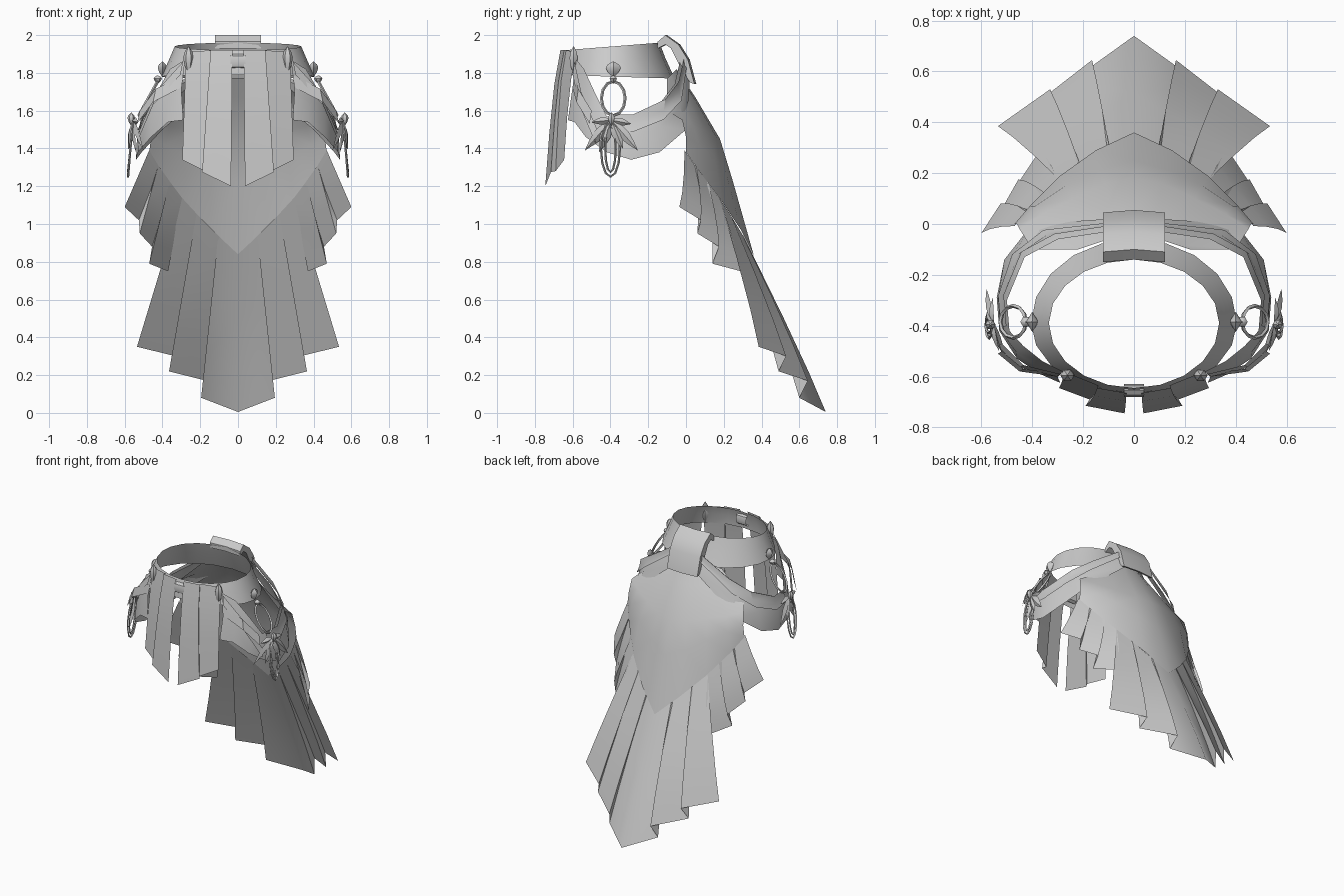
import bpy, bmesh
from math import sin, cos, pi, radians
from mathutils import Vector as V

cube = bpy.data.objects.get("Cube")
if cube:
    bpy.data.objects.remove(cube, do_unlink=True)

grey = bpy.data.materials.new("plain grey cloth")
grey.use_nodes = True
grey.diffuse_color = (0.6, 0.6, 0.6, 1)
bsdf = next(n for n in grey.node_tree.nodes if n.type == 'BSDF_PRINCIPLED')
bsdf.inputs["Base Color"].default_value = (0.6, 0.6, 0.6, 1)


def finish(name, bm, mirror=True, angle=35):
    """Turn a bmesh into a shaded object, mirrored across x."""
    bmesh.ops.recalc_face_normals(bm, faces=bm.faces)
    me = bpy.data.meshes.new(name)
    bm.to_mesh(me)
    bm.free()
    ob = bpy.data.objects.new(name, me)
    bpy.context.collection.objects.link(ob)
    me.materials.append(grey)
    if mirror:
        mod = ob.modifiers.new("mirror", 'MIRROR')
        mod.use_clip = True
    bpy.ops.object.select_all(action='DESELECT')
    ob.select_set(True)
    bpy.context.view_layer.objects.active = ob
    bpy.ops.object.shade_smooth_by_angle(angle=radians(angle))
    return ob


def add_grid(bm, rows, closed=False):
    """Skin rows of points with quads."""
    vs = [[bm.verts.new(p) for p in row] for row in rows]
    n = len(rows[0])
    for a, b in zip(vs, vs[1:]):
        for i in range(n if closed else n - 1):
            j = (i + 1) % n
            bm.faces.new((a[i], a[j], b[j], b[i]))


def sheet(name, rows, mirror=True, closed=False, angle=35):
    bm = bmesh.new()
    add_grid(bm, rows, closed)
    return finish(name, bm, mirror, angle)


def between(a, b, t, bulge=(0, 0, 0)):
    return [V(p).lerp(V(q), t) + V(bulge) for p, q in zip(a, b)]


def gem(name, centre, rx, ry, rz, sides=6):
    """Faceted bead, pointed above and below."""
    rows = []
    for h, r in ((-1, 0.08), (-0.35, 0.75), (0.2, 1), (0.6, 0.75), (1, 0.08)):
        rows.append([V(centre) + V((rx * r * cos(2 * pi * i / sides),
                                    ry * r * sin(2 * pi * i / sides), rz * h))
                     for i in range(sides)])
    return sheet(name, rows, closed=True)


def wire(name, points, radius):
    """Closed four-sided wire loop in the y direction."""
    pts = [V(p) for p in points]
    n = len(pts)
    rows = []
    for i, p in enumerate(pts):
        along = (pts[(i + 1) % n] - pts[i - 1]).normalized()
        side = along.cross(V((1, 0, 0.3))).normalized()
        out = along.cross(side)
        rows.append([p + radius * (side * cos(k * pi / 2) + out * sin(k * pi / 2))
                     for k in range(4)])
    return sheet(name, rows + rows[:1], closed=True)


def leaf(name, base, tip, width):
    """Pointed leaf with a raised centre rib."""
    base, tip = V(base), V(tip)
    side = (tip - base).cross(V((1, 0, 0))).normalized() * width
    rows = []
    for t, w in ((0, 0.15), (0.3, 0.9), (0.5, 1), (0.75, 0.6), (1, 0.02)):
        mid = base.lerp(tip, t)
        rows.append([mid - side * w, mid + V((0.018 * w, 0, 0)), mid + side * w])
    return sheet(name, rows, angle=20)


# Waistband: flared ring, deeper at the back
def band_ring(rx, front, back, z, tilt):
    ring = []
    for i in range(20):
        a = 2 * pi * i / 20
        s = sin(a)
        ring.append((rx * cos(a), -0.39 + s * (back if s > 0 else front), z + tilt * s))
    return ring

sheet("waistband", [band_ring(0.335, 0.255, 0.25, 1.94, 0.02),
                    band_ring(0.365, 0.275, 0.28, 1.87, 0.01),
                    band_ring(0.405, 0.28, 0.33, 1.78, -0.01)], mirror=False, closed=True)

# Front clasp: short roll between the front panels
sheet("front_clasp", [[(x, -0.655 + 0.025 * cos(k * pi / 4), 1.86 + 0.04 * sin(k * pi / 4))
                       for k in range(8)] for x in (-0.04, 0.04)], mirror=False, closed=True)

# Front panels: pleated pair on each side
panel_top = [(0.03, -0.665, 1.92), (0.145, -0.645, 1.92), (0.14, -0.635, 1.92), (0.275, -0.58, 1.91)]
panel_hem = [(0.037, -0.745, 1.2), (0.19, -0.715, 1.275), (0.175, -0.69, 1.28), (0.295, -0.645, 1.34)]
sheet("front_panels", [panel_top,
                       between(panel_top, panel_hem, 0.25, (0, -0.012, 0)),
                       between(panel_top, panel_hem, 0.6, (0, -0.01, 0)),
                       panel_hem], angle=25)

# Side sash: falls from the front bead to the flower and rises to the back knot
sash_top = [(0.28, -0.58, 1.87), (0.36, -0.54, 1.82), (0.435, -0.48, 1.69), (0.49, -0.42, 1.57),
            (0.50, -0.3, 1.57), (0.43, -0.13, 1.65), (0.3, -0.06, 1.74), (0.1, -0.03, 1.87)]
sash_low = [(0.29, -0.625, 1.55), (0.37, -0.59, 1.54), (0.46, -0.53, 1.46), (0.53, -0.42, 1.38),
            (0.54, -0.29, 1.34), (0.51, -0.14, 1.38), (0.4, 0.0, 1.5), (0.1, 0.02, 1.75)]
sheet("side_sash", [sash_top, between(sash_top, sash_low, 0.5, (0.015, 0, 0)), sash_low])

# Narrow over-band along the top of the sash behind the flower
fold_low = between(sash_top, sash_low, 0.36, (0.02, 0.015, 0))
sheet("sash_overband", [[p + V((0.012, 0.02, 0.01)) for p in between(sash_top, sash_low, 0)[3:]],
                        [p + V((0.012, 0.015, 0)) for p in between(sash_top, sash_low, 0.18)[3:]],
                        fold_low[3:]])

# Front sash pleats fanning from the bead
for k, (y, z) in enumerate(((-0.47, 1.5), (-0.5, 1.6))):
    fan = V((0.52, y, z))
    start = V((0.29, -0.59, 1.86 - 0.07 * k))
    drop = V((0.015, -0.01, -0.07))
    mid = start.lerp(fan, 0.5) + V((0.03, -0.025, 0.02))
    sheet(f"sash_pleat_{k}", [[start, mid, fan], [start + drop, mid + drop, fan + drop]])

# Back knot: folded strip over the waistband
profile = [(-0.14, 1.93), (-0.14, 1.965), (-0.1, 2.0), (-0.03, 1.95), (0.02, 1.87),
           (0.055, 1.74), (0.03, 1.75), (-0.02, 1.83), (-0.07, 1.93), (-0.1, 1.95)]
bm = bmesh.new()
knot = [[(x, y - abs(x) * 0.08, z) for y, z in profile] for x in (-0.122, 0, 0.122)]
add_grid(bm, knot, closed=True)
bmesh.ops.holes_fill(bm, edges=bm.edges)
finish("back_knot", bm, mirror=False)

# Back drape: curved shield ending in a point
drape = [
    [(0, -0.05, 1.82), (0.05, -0.05, 1.82), (0.1, -0.06, 1.81), (0.16, -0.08, 1.79), (0.22, -0.1, 1.77)],
    [(0, 0.05, 1.67), (0.09, 0.04, 1.67), (0.2, 0, 1.67), (0.3, -0.04, 1.65), (0.4, -0.1, 1.6)],
    [(0, 0.18, 1.45), (0.11, 0.16, 1.46), (0.24, 0.1, 1.49), (0.36, 0.04, 1.52), (0.45, -0.02, 1.55)],
    [(0, 0.25, 1.22), (0.14, 0.21, 1.28), (0.27, 0.15, 1.36), (0.39, 0.07, 1.42), (0.46, 0, 1.46)],
    [(0, 0.36, 0.83), (0.15, 0.29, 0.97), (0.29, 0.19, 1.12), (0.41, 0.07, 1.28), (0.47, 0, 1.38)]]
sheet("back_drape", drape)


def rim(t):
    """Point just under the drape's lower rim."""
    i = min(int(t), 3)
    return V(drape[-1][i]).lerp(V(drape[-1][i + 1]), t - i) + V((0, -0.008, 0.01))


# Pleated feathers hanging from the rim
def feathers(name, spans, hem):
    top = [rim(t) for t in spans]
    sheet(name, [top, between(top, hem, 0.4, (0, 0.008, 0)),
                 between(top, hem, 0.75, (0, 0.008, 0)), hem], angle=25)

feathers("tail_feathers", (0, 0.7, 0.65, 1.5, 1.45, 2.05),
         [(0, 0.74, 0.005), (0.195, 0.6, 0.08), (0.165, 0.645, 0.17),
          (0.365, 0.49, 0.22), (0.33, 0.53, 0.3), (0.535, 0.385, 0.35)])
feathers("side_feathers", (2.05, 2.6, 2.5, 3.2, 3.1, 4),
         [(0.37, 0.29, 0.75), (0.47, 0.14, 0.79), (0.455, 0.175, 0.88),
          (0.52, 0.06, 0.95), (0.525, 0.08, 1.02), (0.6, -0.035, 1.09)])

# Beads
gem("front_bead", (0.262, -0.595, 1.865), 0.028, 0.025, 0.075)
gem("hip_bead", (0.4, -0.385, 1.82), 0.025, 0.04, 0.04, 4)
gem("ring_bead", (0.425, -0.385, 1.765), 0.022, 0.022, 0.022)
gem("flower_bead", (0.565, -0.395, 1.555), 0.02, 0.02, 0.035)

# Hip ring and hanging loops
turns = [2 * pi * i / 12 for i in range(12)]
wire("hip_ring", [(0.475 - 0.05 * cos(a), -0.385 + 0.063 * sin(a), 1.665 + 0.09 * cos(a))
                  for a in turns], 0.008)
for k, size in enumerate((1, 0.55)):
    wire(f"hanging_loop_{k}", [(0.57 - 0.012 * cos(a), -0.4 + 0.05 * size * sin(a),
                               1.395 + 0.145 * size ** 0.3 * cos(a)) for a in turns], 0.006)

# Flower leaves around the hip bead
heart = (0.55, -0.395, 1.55)
for k, tip in enumerate(((0.5, -0.535, 1.39), (0.58, -0.255, 1.39), (0.54, -0.46, 1.38),
                         (0.575, -0.335, 1.4), (0.53, -0.5, 1.54), (0.555, -0.29, 1.53))):
    leaf(f"flower_leaf_{k}", heart, tip, 0.028 if k < 4 else 0.02)
